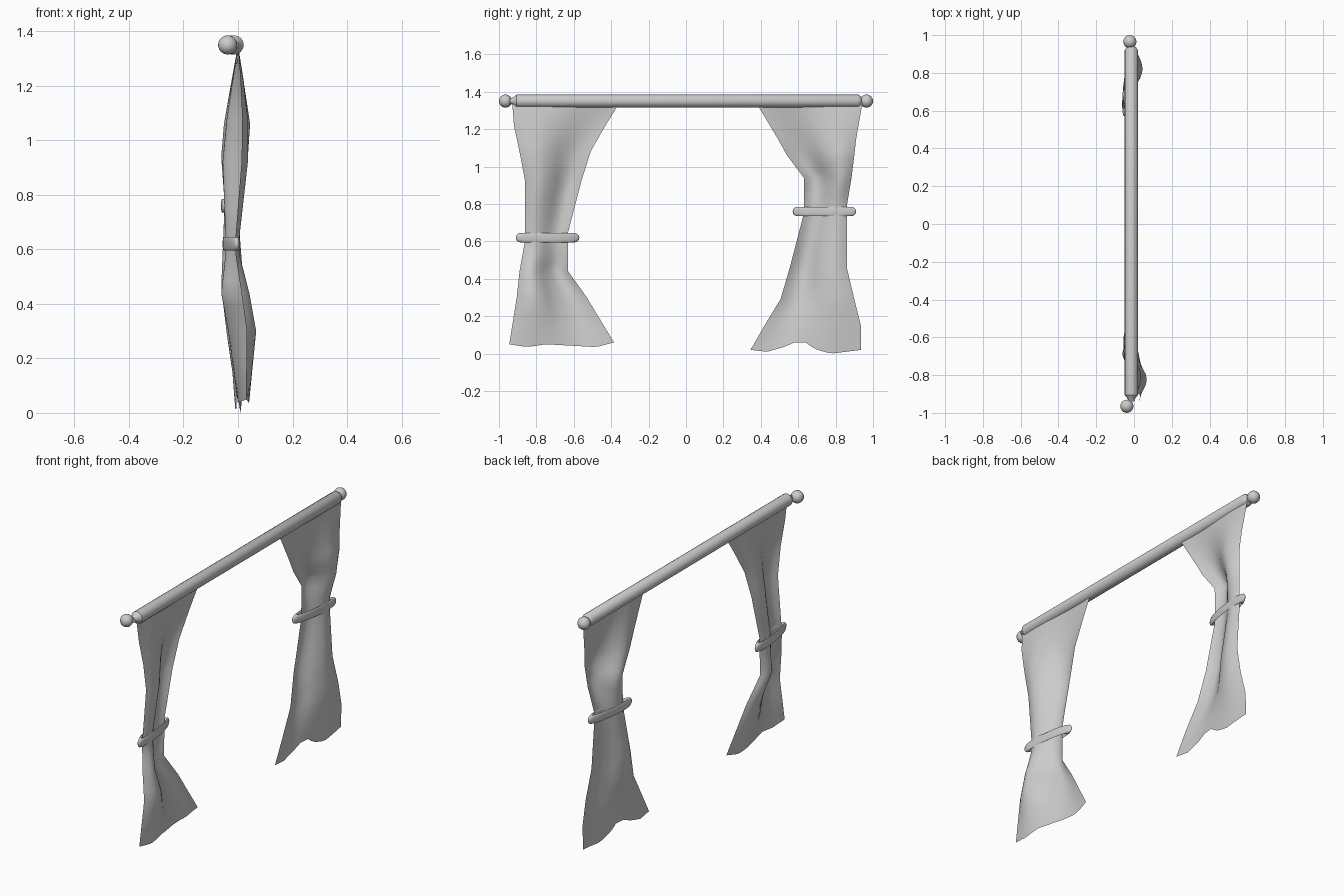
import bpy, bmesh, math
from mathutils import Matrix

if "Cube" in bpy.data.objects:
    bpy.data.objects.remove(bpy.data.objects["Cube"])


def finish(name, bm, angle=60):
    bmesh.ops.recalc_face_normals(bm, faces=bm.faces)
    me = bpy.data.meshes.new(name)
    bm.to_mesh(me)
    bm.free()
    ob = bpy.data.objects.new(name, me)
    bpy.context.collection.objects.link(ob)
    bpy.context.view_layer.objects.active = ob
    ob.select_set(True)
    bpy.ops.object.shade_smooth_by_angle(angle=math.radians(angle))
    ob.select_set(False)
    return ob


def lerp_table(table, t):
    # piecewise linear lookup; each row is (key, value, value...)
    for a, b in zip(table, table[1:]):
        lo, hi = min(a[0], b[0]), max(a[0], b[0])
        if lo <= t <= hi:
            f = (t - a[0]) / (b[0] - a[0])
            return [p + (q - p) * f for p, q in zip(a[1:], b[1:])]
    return table[-1][1:] if abs(t - table[-1][0]) < abs(t - table[0][0]) else table[0][1:]


# Curtain rod: lathed along y with chamfered ends and thin necks
def rod(name, profile, x, z, n=16):
    bm = bmesh.new()
    rings = [[bm.verts.new((x + r * math.cos(2 * math.pi * i / n), y,
                            z + r * math.sin(2 * math.pi * i / n))) for i in range(n)]
             for y, r in profile]
    for a, b in zip(rings, rings[1:]):
        for i in range(n):
            bm.faces.new((a[i], a[(i + 1) % n], b[(i + 1) % n], b[i]))
    bm.faces.new(rings[0])
    bm.faces.new(rings[-1])
    finish(name, bm, 35)


rod("curtain_rod", [(-0.94, 0.014), (-0.925, 0.02), (-0.905, 0.035),
                    (0.92, 0.035), (0.935, 0.025), (0.94, 0.014)], -0.014, 1.35)

# Ball finials
for name, x, y in (("finial_left", -0.038, -0.965), ("finial_right", -0.022, 0.965)):
    bm = bmesh.new()
    bmesh.ops.create_uvsphere(bm, u_segments=20, v_segments=12, radius=0.035,
                              matrix=Matrix.Translation((x, y, 1.35)))
    finish(name, bm)


# Curtain sheet: rows of (z, outer y, inner y, centre x, outer fold, inner fold)
def curtain(name, rows, hem, cols=20, sub=3):
    bm = bmesh.new()
    grid = []
    zs = []
    for a, b in zip(rows, rows[1:]):
        zs += [a[0] + (b[0] - a[0]) * k / sub for k in range(sub)]
    zs.append(rows[-1][0])
    for z in zs:
        y0, y1, mid, out, inn = lerp_table(rows, z)
        line = []
        for j in range(cols + 1):
            u = j / cols
            s = 0.7 * math.sin(2 * math.pi * u) + 0.45 * math.cos(math.pi * u)
            x = mid + (out * s if s > 0 else -inn * s)
            drop = lerp_table(hem, u)[0] * max(0, 1 - z / 0.3)
            line.append(bm.verts.new((x, y0 + (y1 - y0) * u, z + drop)))
        grid.append(line)
    for a, b in zip(grid, grid[1:]):
        for j in range(cols):
            bm.faces.new((a[j], a[j + 1], b[j + 1], b[j]))
    finish(name, bm, 180)


curtain("curtain_left", [
    (1.35, -0.93, -0.35, 0.00, 0.00, 0.00),
    (1.22, -0.92, -0.43, 0.00, 0.02, -0.02),
    (1.08, -0.89, -0.51, 0.00, 0.035, -0.04),
    (0.92, -0.86, -0.56, -0.005, 0.04, -0.05),
    (0.65, -0.86, -0.63, -0.02, 0.025, -0.025),
    (0.58, -0.865, -0.63, -0.02, 0.025, -0.025),
    (0.44, -0.89, -0.63, -0.01, 0.05, -0.05),
    (0.30, -0.905, -0.53, 0.005, 0.06, -0.04),
    (0.00, -0.945, -0.385, 0.02, 0.02, -0.02)],
    [(0, 0.05), (0.17, 0.035), (0.35, 0.05), (0.83, 0.035), (1, 0.06)])

curtain("curtain_right", [
    (1.35, 0.945, 0.37, 0.00, 0.00, 0.00),
    (1.15, 0.91, 0.49, 0.00, 0.03, -0.035),
    (1.06, 0.90, 0.54, 0.00, 0.043, -0.05),
    (0.94, 0.885, 0.63, -0.01, 0.045, -0.05),
    (0.79, 0.86, 0.63, -0.025, 0.025, -0.025),
    (0.73, 0.86, 0.625, -0.025, 0.025, -0.025),
    (0.46, 0.86, 0.555, -0.01, 0.03, -0.05),
    (0.29, 0.90, 0.505, 0.00, 0.03, -0.04),
    (0.14, 0.935, 0.42, 0.00, 0.02, -0.02),
    (0.00, 0.935, 0.345, 0.00, 0.01, -0.01)],
    [(0, 0.02), (0.27, 0.0), (0.42, 0.025), (0.5, 0.06),
     (0.6, 0.06), (0.7, 0.035), (0.85, 0.01), (1, 0.02)])


# Tie rings: torus squashed front to back, slightly turned in plan
def tie_ring(name, x, y, z, slope, major=0.145, minor=0.025, squash=0.15, n=40, m=12):
    bm = bmesh.new()
    v = []
    for i in range(n):
        a = 2 * math.pi * i / n
        v.append([])
        for j in range(m):
            b = 2 * math.pi * j / m
            r = major + minor * math.cos(b)
            dy = r * math.sin(a)
            v[i].append(bm.verts.new((x + squash * r * math.cos(a) + slope * dy, y + dy,
                                      z + minor * math.sin(b))))
    for i in range(n):
        for j in range(m):
            k, l = (i + 1) % n, (j + 1) % m
            bm.faces.new((v[i][j], v[k][j], v[k][l], v[i][l]))
    finish(name, bm)


tie_ring("tie_ring_left", -0.024, -0.74, 0.62, -0.12)
tie_ring("tie_ring_right", -0.03, 0.74, 0.76, 0.12)
